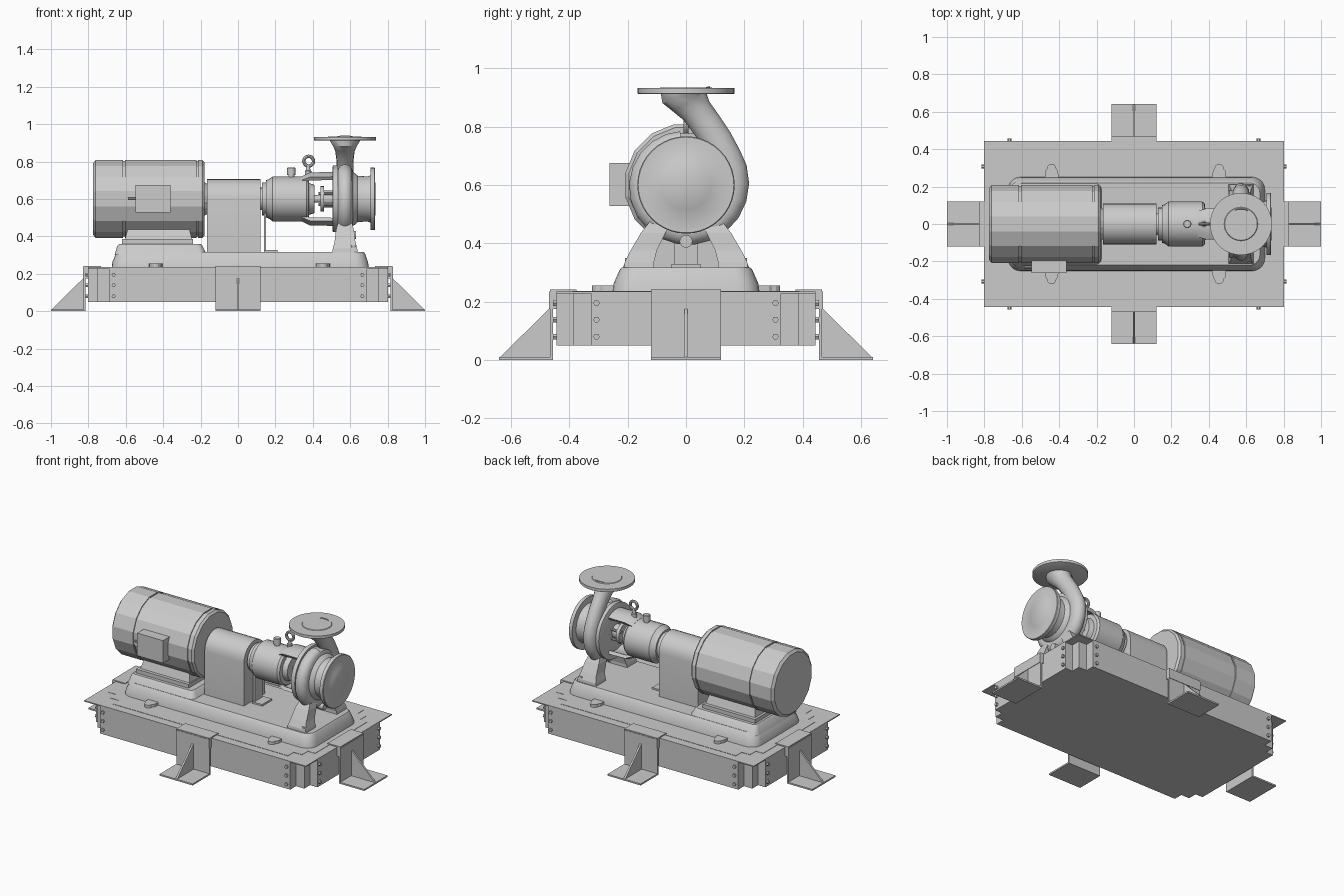
import bpy, bmesh
from math import sin, cos, pi, radians
from mathutils import Vector

if "Cube" in bpy.data.objects:
    bpy.data.objects.remove(bpy.data.objects["Cube"])

AX = 0.6  # shaft height


def loft(name, rings, smooth=False):
    """Skin a list of equal-length point rings and cap both ends."""
    bm = bmesh.new()
    vs = [[bm.verts.new(p) for p in r] for r in rings]
    n = len(vs[0])
    for a, b in zip(vs, vs[1:]):
        for i in range(n):
            j = (i + 1) % n
            bm.faces.new((a[i], a[j], b[j], b[i]))
    bm.faces.new(vs[0])
    bm.faces.new(vs[-1])
    bmesh.ops.recalc_face_normals(bm, faces=bm.faces)
    me = bpy.data.meshes.new(name)
    bm.to_mesh(me)
    bm.free()
    ob = bpy.data.objects.new(name, me)
    bpy.context.collection.objects.link(ob)
    if smooth:
        bpy.ops.object.select_all(action='DESELECT')
        ob.select_set(True)
        bpy.context.view_layer.objects.active = ob
        bpy.ops.object.shade_smooth_by_angle(angle=radians(35))
    return ob


def place(axis, u, v, t):
    return {'x': (t, u, v), 'y': (u, t, v), 'z': (u, v, t)}[axis]


def lathe(name, prof, axis='x', c=(0, AX), seg=32, smooth=True, off=0.0):
    """prof: (position along axis, radius); c: centre in the other two axes."""
    return loft(name, [[place(axis, c[0] + r * cos(2 * pi * (i + off) / seg),
                              c[1] + r * sin(2 * pi * (i + off) / seg), t)
                        for i in range(seg)] for t, r in prof], smooth)


def prism(name, pts, axis, a, b, smooth=False):
    return loft(name, [[place(axis, u, v, t) for u, v in pts] for t in (a, b)], smooth)


def rect(x0, x1, y0, y1):
    return [(x0, y0), (x1, y0), (x1, y1), (x0, y1)]


def box(name, x, y, z):
    return prism(name, rect(*x, *y), 'z', *z)


def round_rect(x0, x1, y0, y1, r, z, k=5):
    pts = []
    for q, (cx, cy) in enumerate([(x1 - r, y1 - r), (x0 + r, y1 - r), (x0 + r, y0 + r), (x1 - r, y0 + r)]):
        for i in range(k + 1):
            a = pi / 2 * (q + i / k)
            pts.append((cx + r * cos(a), cy + r * sin(a), z))
    return pts


def stepped(d):
    """Rectangle with two-step notched corners, inset by d."""
    q = [(.803, .325), (.75, .325), (.75, .385), (.69, .385), (.69, .445)]
    q = [(x - d, y - d) for x, y in q]
    m = q[::-1]
    return (q + [(-x, y) for x, y in m] + [(-x, -y) for x, y in q] + [(x, -y) for x, y in m])


# inertia base: notched block, thin top flange, filled top
prism('inertia_block', stepped(0), 'z', .05, .228)
box('block_top_flange', (-.803, .803), (-.445, .445), (.228, .235))
prism('block_top_fill', stepped(.055), 'z', .235, .237)

# corner bolts
for s in (-1, 1):
    for t in (-1, 1):
        for z in (.08, .138, .195):
            lathe('long_side_bolt', [(s * .44, .011), (s * .456, .011)], 'y', (t * .665, z), 6, False)
            lathe('short_side_bolt', [(s * .80, .011), (s * .815, .011)], 'x', (t * .307, z), 6, False)

# mounting brackets on the four sides
for axis, face in (('y', .445), ('x', .803)):
    for s in (-1, 1):
        def slab(name, w, d, z):
            d = tuple(s * (face + k) for k in d)
            a, b = (w, d) if axis == 'y' else (d, w)
            box(name, a, b, z)
        slab('bracket_back_plate', (-.12, .12), (.012, .022), (0, .24))
        slab('bracket_hook_plate', (-.12, .12), (-.07, .022), (.2345, .242))
        slab('bracket_foot_plate', (-.12, .12), (.012, .196), (0, .01))
        slab('bracket_spacer', (-.12, .12), (0, .025), (.175, .235))
        tri = [(s * (face + d), z) for d, z in ((.02, .008), (.194, .008), (.02, .18))]
        prism('bracket_gusset', tri, 'x' if axis == 'y' else 'y', -.006, .006)

# pump skid with raised motor pedestal
loft('skid', [round_rect(-.675, .70, -.252, .252, .07, .235),
              round_rect(-.672, .695, -.248, .248, .07, .262),
              round_rect(-.652, .68, -.228, .228, .06, .308),
              round_rect(-.645, .673, -.22, .22, .055, .317)], True)
loft('motor_pedestal', [round_rect(-.66, -.165, -.226, .226, .04, .30),
                        round_rect(-.645, -.19, -.20, .20, .03, .35),
                        round_rect(-.635, -.20, -.19, .19, .025, .36)], True)
for x in (-.44, .455):
    for s in (-1, 1):
        lug = [(x - .04, s * .22), (x - .033, s * .285)]
        lug += [(x - .025 * cos(pi * i / 6), s * (.295 + .027 * sin(pi * i / 6))) for i in range(7)]
        lug += [(x + .033, s * .285), (x + .04, s * .22)]
        prism('skid_anchor_lug', lug, 'z', .235, .255)

# motor
lathe('motor_body', [(-.775, .17), (-.775, .195), (-.762, .212), (-.614, .212), (-.614, .206), (-.604, .206),
                     (-.604, .212), (-.222, .212), (-.222, .206), (-.214, .206), (-.214, .212), (-.19, .212),
                     (-.178, .20), (-.178, .09), (-.16, .08)], seg=16, smooth=False, off=.5)
box('motor_foot', (-.62, -.24), (-.17, .17), (.355, .385))
loft('motor_foot_neck', [[(x, y, z) for x, y in rect(-a, a, -b, b)] for a, b, z in
                         ((.18, .15, .38), (.165, .13, .44))]).location.x = -.425
box('terminal_box', (-.547, -.36), (-.262, -.15), (.527, .675))
lathe('terminal_cable_gland', [(-.587, .007), (-.54, .007)], 'x', (-.23, .6), 8)

# coupling guard: arched cover
arch = [(-.11, .315), (.11, .315)] + [(.11 * cos(pi * i / 12), AX + .107 * sin(pi * i / 12)) for i in range(13)]
prism('coupling_guard', arch, 'x', -.165, .12, True)

# bearing housing, shaft, seal gland and casing cover
lathe('bearing_housing', [(.11, .06), (.128, .06), (.128, .088), (.15, .088), (.15, .10), (.165, .105),
                          (.185, .12), (.365, .12), (.378, .11), (.38, .085), (.41, .075), (.41, .03)], seg=24)
lathe('pump_shaft', [(.39, .02), (.53, .02)], seg=16)
lathe('seal_gland', [(.44, .045), (.44, .068), (.46, .068), (.46, .045), (.51, .045)], seg=24)
lathe('casing_cover', [(.505, .17), (.508, .178), (.535, .178)], seg=32)
for s in (-1, 1):
    angs = [radians(90 * s + a) for a in (-35, -20, -7, 7, 20, 35)]

    def shell(ro, ri):
        return ([(ro * cos(a), AX + ro * sin(a)) for a in angs]
                + [(ri * cos(a), AX + ri * sin(a)) for a in reversed(angs)])
    loft('adapter_arm', [[(x, u, v) for u, v in shell(r, r - .022)]
                         for x, r in ((.34, .121), (.385, .143), (.51, .145))], True)
    for t in (-1, 1):
        lathe('gland_stud', [(.43, .008), (.52, .008)], 'x', (t * .05, AX + s * .03), 8)

# bearing support leg
box('support_leg', (.138, .15), (-.04, .04), (.317, .53))
box('support_leg_foot', (.138, .21), (-.05, .05), (.317, .328))

# oil filler plug and lifting eye
lathe('oil_filler_plug', [(.70, .016), (.728, .016), (.728, .022), (.765, .022), (.768, .018)], 'z', (.285, 0), 16)
lathe('lifting_eye_stem', [(.70, .018), (.75, .018), (.752, .012), (.775, .01)], 'z', (.375, 0), 16)
bpy.ops.mesh.primitive_torus_add(major_radius=.026, minor_radius=.009, major_segments=20, minor_segments=8,
                                 location=(.378, 0, .802), rotation=(pi / 2, 0, 0))
bpy.context.object.name = 'lifting_eye'

# volute: spiral tube that sweeps up into the flared discharge neck
PX = .572
path = []
for i in range(19):
    f = i / 18
    a = radians(95 + 300 * f)
    c = .148 + .018 * f
    path.append((c * cos(a), AX + c * sin(a), .04 + .006 * f, .038 + .018 * f))
path += [(.105, .755, .046, .055), (.068, .81, .046, .055), (.035, .855, .052, .056),
         (.012, .887, .064, .068), (0, .91, .08, .088), (0, .92, .084, .09)]
rings = []
for i, (y, z, hx, r) in enumerate(path):
    p, q = path[max(i - 1, 0)], path[min(i + 1, len(path) - 1)]
    t = Vector((0, q[0] - p[0], q[1] - p[1])).normalized()
    n = Vector((0, -t.z, t.y))
    rings.append([Vector((PX + hx * cos(2 * pi * k / 14), y, z)) + n * r * sin(2 * pi * k / 14)
                  for k in range(14)])
loft('volute_and_discharge_neck', rings, True)
lathe('volute_core', [(.53, .15), (.534, .165), (.608, .165), (.614, .15), (.614, .10)])
lathe('discharge_flange', [(.912, .163), (.914, .166), (.932, .166), (.932, .09), (.935, .087)], 'z', (PX, 0), 40)

# suction neck and flange
lathe('suction_nozzle', [(.60, .15), (.625, .138), (.64, .124), (.69, .12), (.708, .126), (.708, .167),
                         (.73, .167), (.733, .164), (.733, .09), (.735, .087)], seg=40)
lathe('drain_plug', [(.55, .022), (.63, .022)], 'x', (0, .407), 14)

# pump feet: splayed tapering legs with base pads
for s in (-1, 1):
    loft('pump_leg', [[(x, s * y, z) for x, y in rect(PX - h, PX + h, y0, y1)] for h, y0, y1, z in
                      ((.068, .11, .212, .317), (.065, .11, .21, .335), (.055, .10, .19, .375),
                       (.048, .07, .155, .435), (.035, .05, .12, .48))])
    lathe('pump_leg_bolt', [(.33, .016), (.35, .016)], 'z', (PX + .045, s * .195), 6, False)
